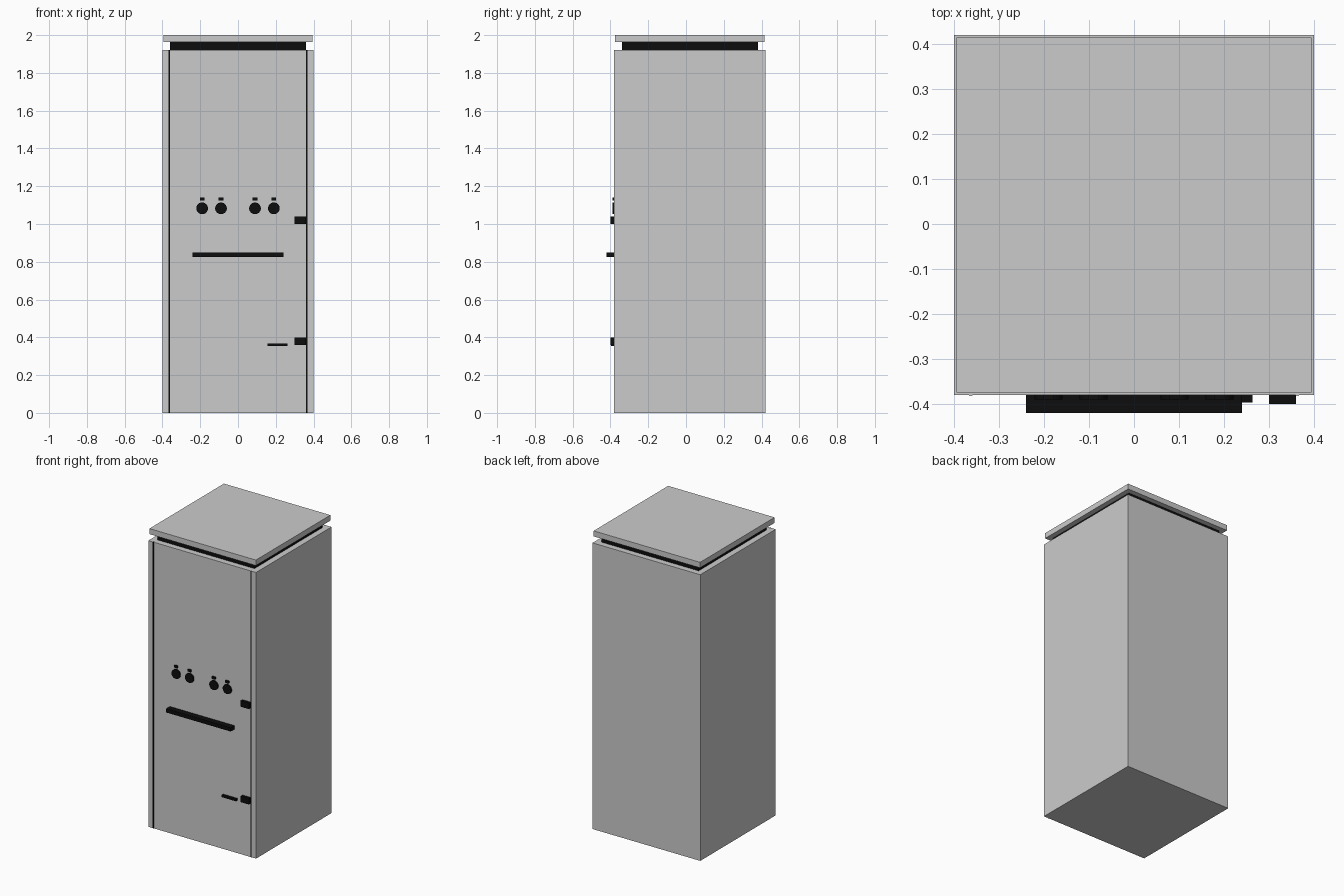
import bpy, math

if "Cube" in bpy.data.objects:
    bpy.data.objects.remove(bpy.data.objects["Cube"])

black = bpy.data.materials.new("black")
black.diffuse_color = (0.004, 0.004, 0.004, 1)
black.use_nodes = True
black.node_tree.nodes["Principled BSDF"].inputs["Base Color"].default_value = black.diffuse_color
FRONT = -0.38


def box(name, x, y, z, mat=None):
    """Box from (min, max) ranges along each axis."""
    bpy.ops.mesh.primitive_cube_add(
        size=1, location=[(r[0] + r[1]) / 2 for r in (x, y, z)])
    ob = bpy.context.object
    ob.name = name
    ob.scale = [r[1] - r[0] for r in (x, y, z)]
    bpy.ops.object.transform_apply(location=False, rotation=False, scale=True)
    if mat:
        ob.data.materials.append(mat)
    return ob


# Cabinet, recessed neck and top plate
box("cabinet", (-0.40, 0.40), (FRONT, 0.42), (0, 1.92))
box("neck", (-0.36, 0.36), (-0.34, 0.38), (1.92, 1.963), black)
box("top_plate", (-0.395, 0.395), (-0.375, 0.415), (1.963, 2.0))

# Door seams, flush with the front
for side, x in (("left", -0.363), ("right", 0.363)):
    box("door_seam_" + side, (x - 0.004, x + 0.004),
        (FRONT - 0.001, FRONT + 0.01), (0, 1.92), black)

# Round dials, each with a small marker above
for i, x in enumerate((-0.19, -0.09, 0.09, 0.19)):
    bpy.ops.mesh.primitive_cylinder_add(
        vertices=32, radius=0.031, depth=0.02,
        location=(x, FRONT, 1.083), rotation=(math.pi / 2, 0, 0))
    dial = bpy.context.object
    dial.name = f"dial_{i + 1}"
    dial.data.materials.append(black)
    bpy.ops.object.shade_smooth_by_angle()
    box(f"dial_marker_{i + 1}", (x - 0.012, x + 0.012),
        (FRONT - 0.01, FRONT + 0.01), (1.125, 1.14), black)

# Shelf bar across the door, lower slot and hinges
box("shelf_bar", (-0.24, 0.24), (-0.42, FRONT + 0.01), (0.825, 0.85), black)
box("lower_slot", (0.157, 0.263), (-0.397, FRONT + 0.01), (0.354, 0.368), black)
for name, z in (("lower", 0.36), ("upper", 1.0)):
    box("hinge_" + name, (0.30, 0.36), (-0.40, FRONT + 0.01), (z, z + 0.04), black)
